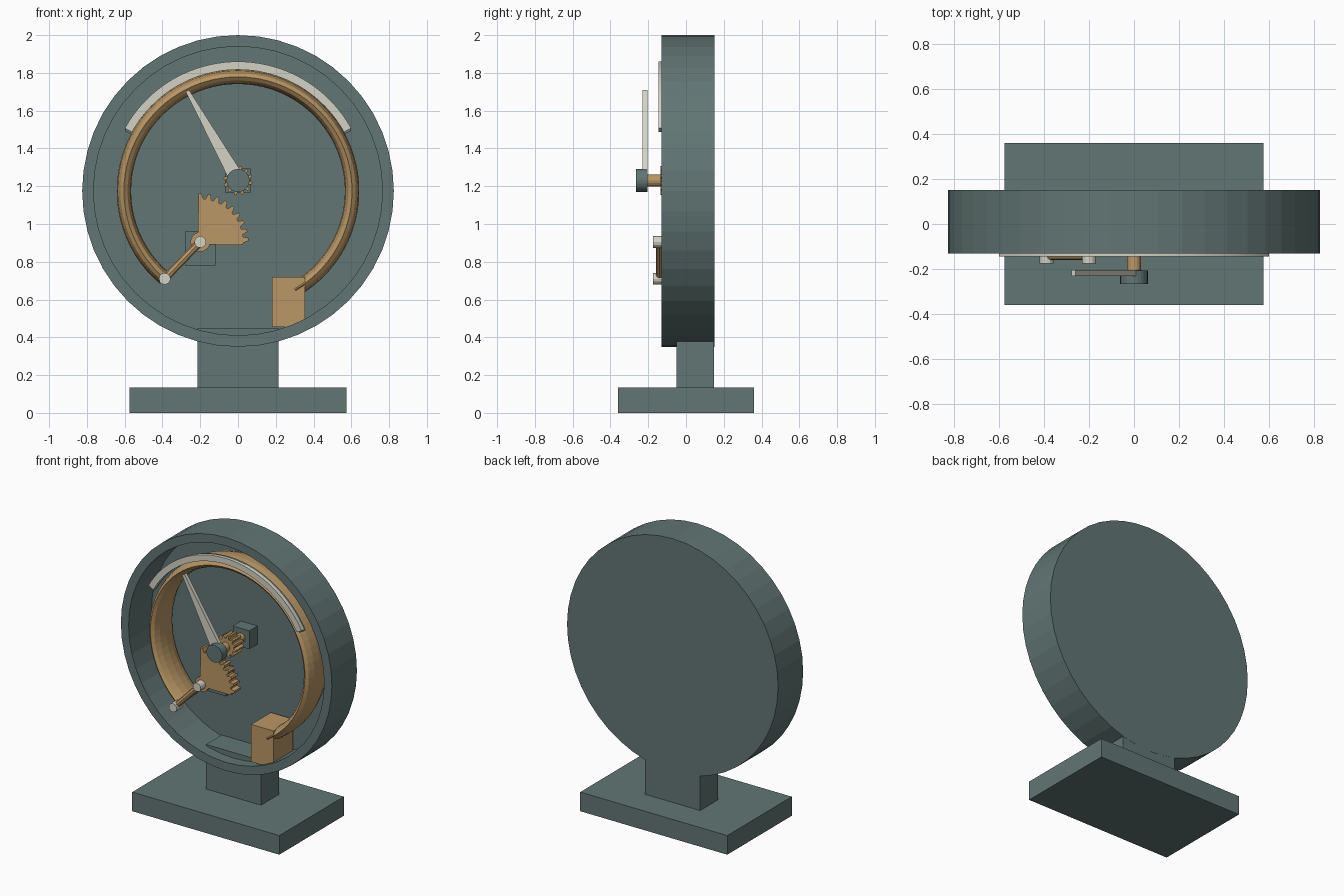
import bpy, bmesh, math
from math import cos, sin, radians, pi, tau
from mathutils import Vector

if "Cube" in bpy.data.objects:
    bpy.data.objects.remove(bpy.data.objects["Cube"])


def material(name, rgb):
    m = bpy.data.materials.new(name)
    m.use_nodes = True
    m.diffuse_color = (*rgb, 1)
    m.node_tree.nodes["Principled BSDF"].inputs["Base Color"].default_value = (*rgb, 1)
    return m


STEEL = material("blue grey steel", (0.12, 0.18, 0.175))
BRASS = material("brass", (0.49, 0.31, 0.13))
IVORY = material("ivory", (0.65, 0.65, 0.56))
CENTRE = 1.175


def finish(name, bm, mat):
    bmesh.ops.recalc_face_normals(bm, faces=bm.faces)
    mesh = bpy.data.meshes.new(name)
    bm.to_mesh(mesh)
    bm.free()
    mesh.materials.append(mat)
    obj = bpy.data.objects.new(name, mesh)
    bpy.context.collection.objects.link(obj)
    return obj


def prism(name, outline, y0, y1, mat):
    """Extrude an (x, z) outline from y0 to y1."""
    bm = bmesh.new()
    face = bm.faces.new([bm.verts.new((x, y0, z)) for x, z in outline])
    new = bmesh.ops.extrude_face_region(bm, geom=[face])["geom"]
    moved = [v for v in new if isinstance(v, bmesh.types.BMVert)]
    bmesh.ops.translate(bm, verts=moved, vec=(0, y1 - y0, 0))
    return finish(name, bm, mat)


def box(name, x0, x1, y0, y1, z0, z1, mat):
    return prism(name, [(x0, z0), (x1, z0), (x1, z1), (x0, z1)], y0, y1, mat)


def polar(cx, cz, r, a):
    return cx + r * cos(a), cz + r * sin(a)


def disc(name, cx, cz, r, y0, y1, mat, n=24):
    return prism(name, [polar(cx, cz, r, tau * i / n) for i in range(n)], y0, y1, mat)


def sweep(name, section, a0, a1, n, mat):
    """Turn a closed (radius, y) section about the gauge axis, ends capped."""
    bm = bmesh.new()
    rings = []
    for i in range(n + 1):
        a = radians(a0 + (a1 - a0) * i / n)
        ring = []
        for r, y in section:
            x, z = polar(0, CENTRE, r, a)
            ring.append(bm.verts.new((x, y, z)))
        rings.append(ring)
    k = len(section)
    for p, q in zip(rings, rings[1:]):
        for j in range(k):
            bm.faces.new((p[j], p[(j + 1) % k], q[(j + 1) % k], q[j]))
    bm.faces.new(rings[0])
    bm.faces.new(rings[-1])
    return finish(name, bm, mat)


def arc_plate(name, r0, r1, y0, y1, a0, a1, mat):
    return sweep(name, [(r0, y0), (r1, y0), (r1, y1), (r0, y1)], a0, a1, 40, mat)


# Stand
box("base", -0.575, 0.575, -0.36, 0.36, 0, 0.135, STEEL)
box("neck", -0.215, 0.215, -0.05, 0.149, 0.135, 0.45, STEEL)

# Open dish case: back disc, wall and cavity in one shell
bm = bmesh.new()
SIDES = 48
loops = []
for r, y in [(0.825, 0.15), (0.825, -0.13), (0.765, -0.13), (0.765, 0.125)]:
    points = [polar(0, CENTRE, r, tau * i / SIDES) for i in range(SIDES)]
    loops.append([bm.verts.new((x, y, z)) for x, z in points])
for p, q in zip(loops, loops[1:]):
    for i in range(SIDES):
        j = (i + 1) % SIDES
        bm.faces.new((p[i], p[j], q[j], q[i]))
bm.faces.new(loops[0])
bm.faces.new(loops[-1])
finish("case", bm, STEEL)

# Curved pressure tube with a flattened oval section, and its socket
oval = [(0.604 + 0.038 * cos(tau * i / 12), 0.115 * sin(tau * i / 12)) for i in range(12)]
sweep("pressure_tube", oval, -60, 230, 64, BRASS)
box("tube_socket", 0.18, 0.355, -0.11, 0.11, 0.455, 0.72, BRASS)

# Scale band on its backing
arc_plate("scale_band", 0.642, 0.685, -0.145, -0.12, 29, 151, IVORY)
arc_plate("scale_backing", 0.642, 0.68, -0.12, -0.10, 28, 152, STEEL)

# Bearing blocks on the back wall
box("pinion_bearing", -0.065, 0.065, 0.035, 0.126, 1.165, 1.295, STEEL)
box("sector_bearing", -0.28, -0.12, 0.04, 0.126, 0.78, 0.96, STEEL)


def teeth(cx, cz, root, tip, a0, a1, count):
    """Outline points of evenly spaced blunt teeth."""
    step = (a1 - a0) / count
    return [polar(cx, cz, r, a0 + step * (i + f))
            for i in range(count)
            for f, r in ((0.0, root), (0.25, root), (0.5, tip), (0.8, tip))]


# Pinion, shaft, pointer and hub
AXIS = (0, 1.23)
prism("pinion", teeth(*AXIS, 0.058, 0.077, 0, tau, 12), -0.135, -0.04, BRASS)
disc("pinion_shaft", *AXIS, 0.032, -0.21, 0.04, BRASS, 16)
disc("pointer_hub", *AXIS, 0.061, -0.265, -0.205, STEEL)
tip, foot = Vector((-0.268, 1.705)), Vector(AXIS)
side = (tip - foot).normalized().orthogonal()
prism("pointer", [foot - side * 0.04, foot + side * 0.04,
                  tip + side * 0.01, tip - side * 0.01], -0.23, -0.203, IVORY)

# Toothed sector with its hub
PIVOT = (-0.2, 0.905)
TUBE_END = (-0.388, 0.71)
rim = teeth(*PIVOT, 0.228, 0.256, radians(-4), radians(94), 9)
prism("toothed_sector", [polar(*PIVOT, 0.02, radians(225))] + rim, -0.12, -0.05, BRASS)
disc("sector_hub", *PIVOT, 0.052, -0.119, 0.04, BRASS, 16)

# Link rod from tube end to sector, held by two pins
a, b = Vector((TUBE_END[0], -0.14, TUBE_END[1])), Vector((PIVOT[0], -0.14, PIVOT[1]))
bm = bmesh.new()
bmesh.ops.create_cone(bm, cap_ends=True, segments=8, radius1=0.02, radius2=0.02,
                      depth=(b - a).length)
turn = (b - a).to_track_quat("Z", "Y").to_matrix()
bmesh.ops.rotate(bm, verts=bm.verts, matrix=turn)
bmesh.ops.translate(bm, verts=bm.verts, vec=(a + b) / 2)
finish("link_rod", bm, BRASS)
for name, spot in (("tube_pin", TUBE_END), ("sector_pin", PIVOT)):
    disc(name, *spot, 0.031, -0.175, -0.10, IVORY, 12)
